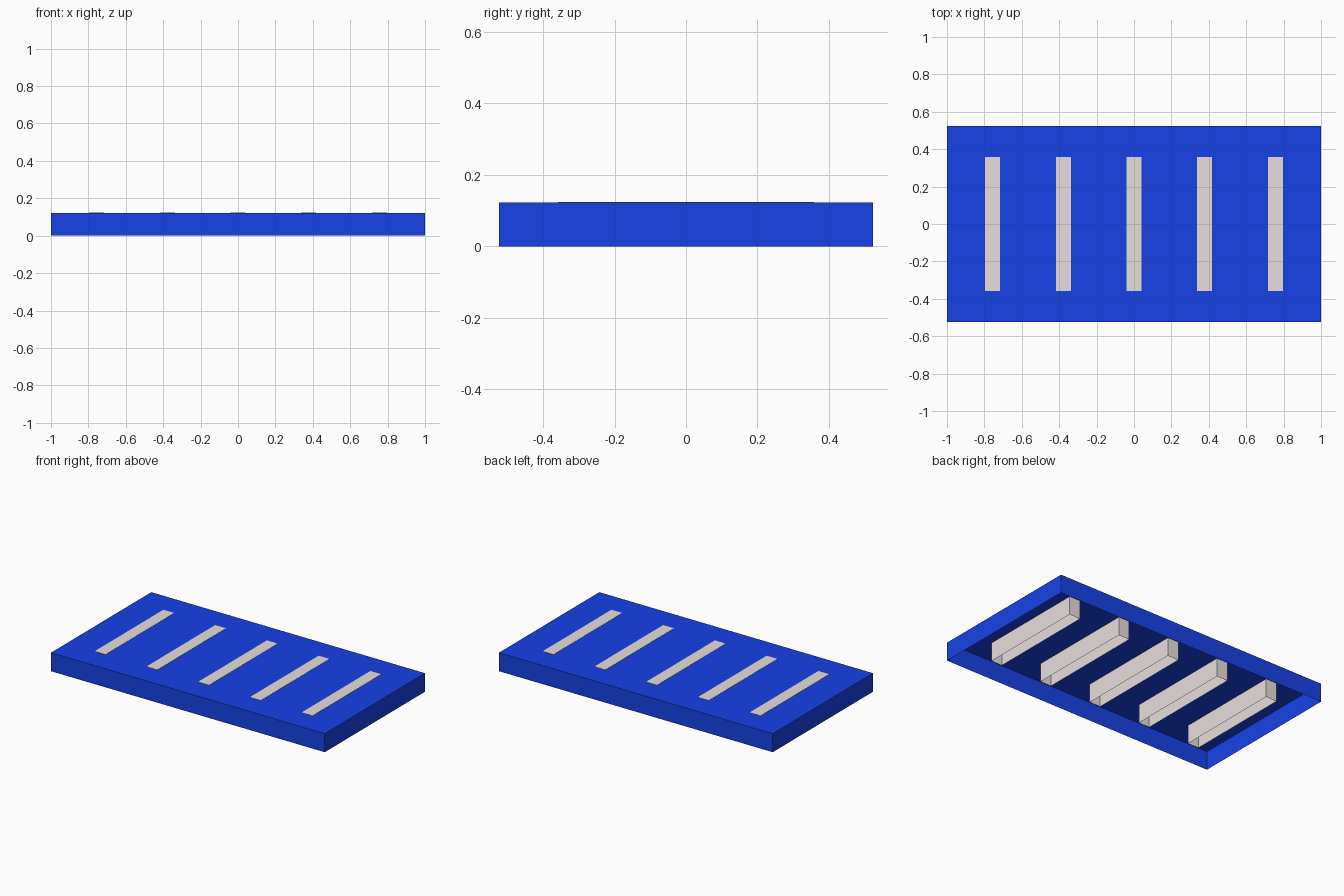
import bpy
import bmesh
from mathutils import Matrix

default_cube = bpy.data.objects.get("Cube")
if default_cube:
    bpy.data.objects.remove(default_cube, do_unlink=True)


def make_material(name, rgb):
    mat = bpy.data.materials.new(name)
    mat.use_nodes = True
    color = (*rgb, 1.0)
    mat.diffuse_color = color
    mat.node_tree.nodes["Principled BSDF"].inputs["Base Color"].default_value = color
    return mat


def open_box(name, x, size, mat):
    """Thin-walled box standing on the ground, open underneath."""
    bm = bmesh.new()
    place = Matrix.Translation((x, 0, size[2] / 2)) @ Matrix.Diagonal((*size, 1))
    bmesh.ops.create_cube(bm, size=1, matrix=place)
    bottom = [f for f in bm.faces if f.normal.z < -0.5]
    bmesh.ops.delete(bm, geom=bottom, context="FACES_ONLY")
    mesh = bpy.data.meshes.new(name)
    bm.to_mesh(mesh)
    bm.free()
    mesh.materials.append(mat)
    obj = bpy.data.objects.new(name, mesh)
    bpy.context.collection.objects.link(obj)
    return obj


blue = make_material("bright blue", (0.008, 0.054, 0.807))
pale_grey = make_material("pale warm grey", (0.807, 0.738, 0.723))

# Hollow tray forming the panel
open_box("panel", 0, (2.0, 1.046, 0.1225), blue)

# Five evenly spaced slats, barely proud of the panel top
SLAT_SPACING = 0.378
for i in range(5):
    open_box(f"slat_{i + 1}", (i - 2) * SLAT_SPACING, (0.08, 0.717, 0.124), pale_grey)
